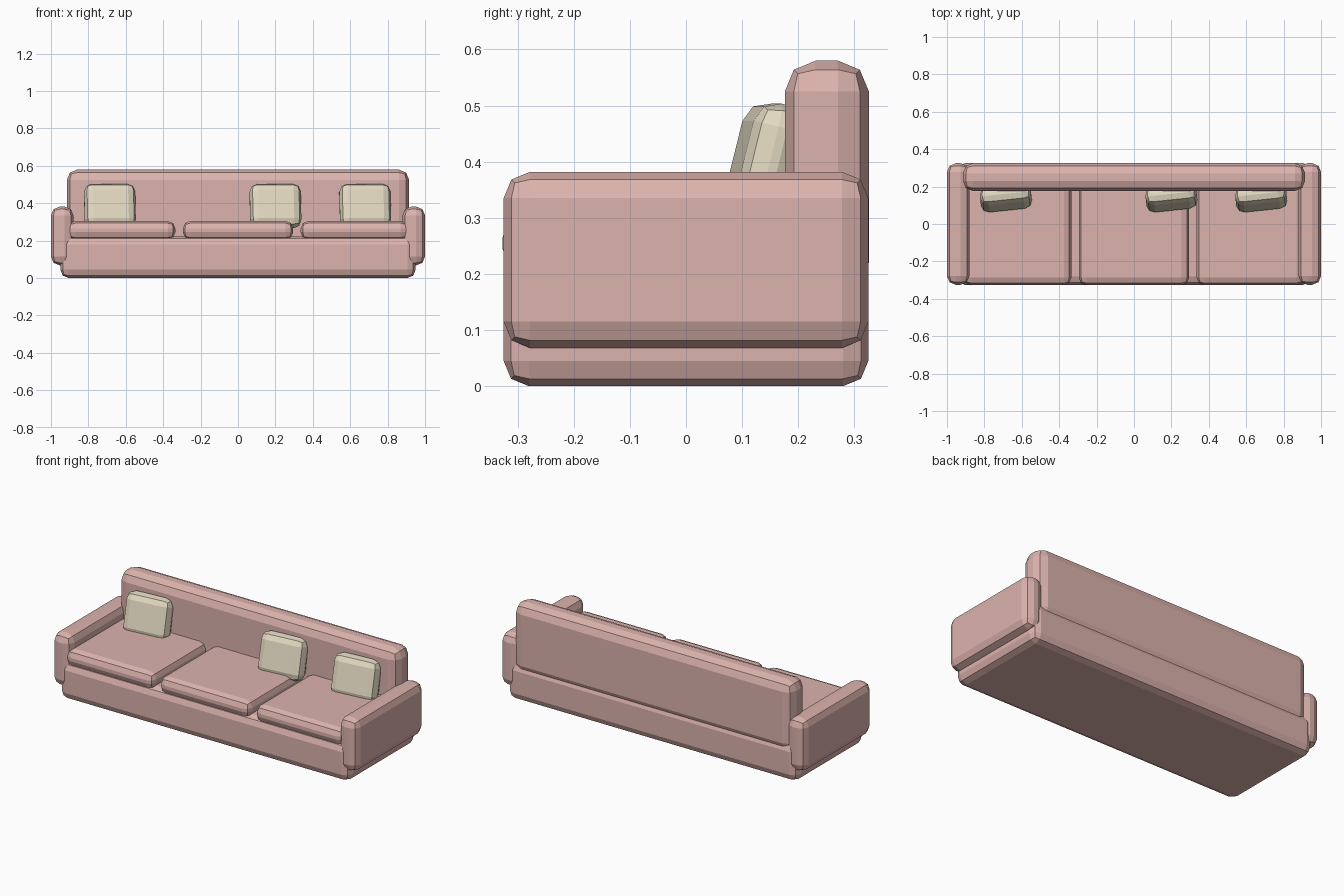
import bpy
from math import radians

if "Cube" in bpy.data.objects:
    bpy.data.objects.remove(bpy.data.objects["Cube"])


def material(name, rgb):
    m = bpy.data.materials.new(name)
    m.diffuse_color = (*rgb, 1)
    m.use_nodes = True
    m.node_tree.nodes["Principled BSDF"].inputs["Base Color"].default_value = m.diffuse_color
    return m


pink = material("pink_fabric", (0.72, 0.45, 0.42))
cream = material("cream_fabric", (0.76, 0.69, 0.53))


def soft_box(name, lo, hi, bevel, mat, rot=(0, 0, 0)):
    """Flat-shaded box between two corners, all edges rounded in two steps."""
    centre = [(a + b) / 2 for a, b in zip(lo, hi)]
    bpy.ops.mesh.primitive_cube_add(size=1, location=centre)
    ob = bpy.context.object
    ob.name = name
    ob.scale = [b - a for a, b in zip(lo, hi)]
    bpy.ops.object.transform_apply(location=False, rotation=False, scale=True)
    ob.rotation_euler = [radians(a) for a in rot]
    mod = ob.modifiers.new("rounded_edges", 'BEVEL')
    mod.width = bevel
    mod.segments = 2
    ob.data.materials.append(mat)
    return ob


# Base and backrest
soft_box("base", (-0.95, -0.325, 0), (0.95, 0.325, 0.225), 0.045, pink)
soft_box("backrest", (-0.915, 0.176, 0.165), (0.915, 0.326, 0.58), 0.055, pink)

# Arms
for side, x0, x1 in (("left", -1, -0.88), ("right", 0.88, 1)):
    soft_box(side + "_arm", (x0, -0.325, 0.068), (x1, 0.325, 0.382), 0.047, pink)

# Seat cushions
for i, (x0, x1) in enumerate(((-0.91, -0.335), (-0.295, 0.295), (0.335, 0.91))):
    soft_box(f"seat_cushion_{i + 1}", (x0, -0.327, 0.205), (x1, 0.215, 0.305), 0.04, pink)

# Throw pillows, leaning on the backrest and turned slightly
for i, x in enumerate((-0.685, 0.2, 0.68)):
    soft_box(f"throw_pillow_{i + 1}", (x - 0.137, 0.09, 0.265), (x + 0.137, 0.19, 0.505),
             0.042, cream, (-14, 0, 6))
